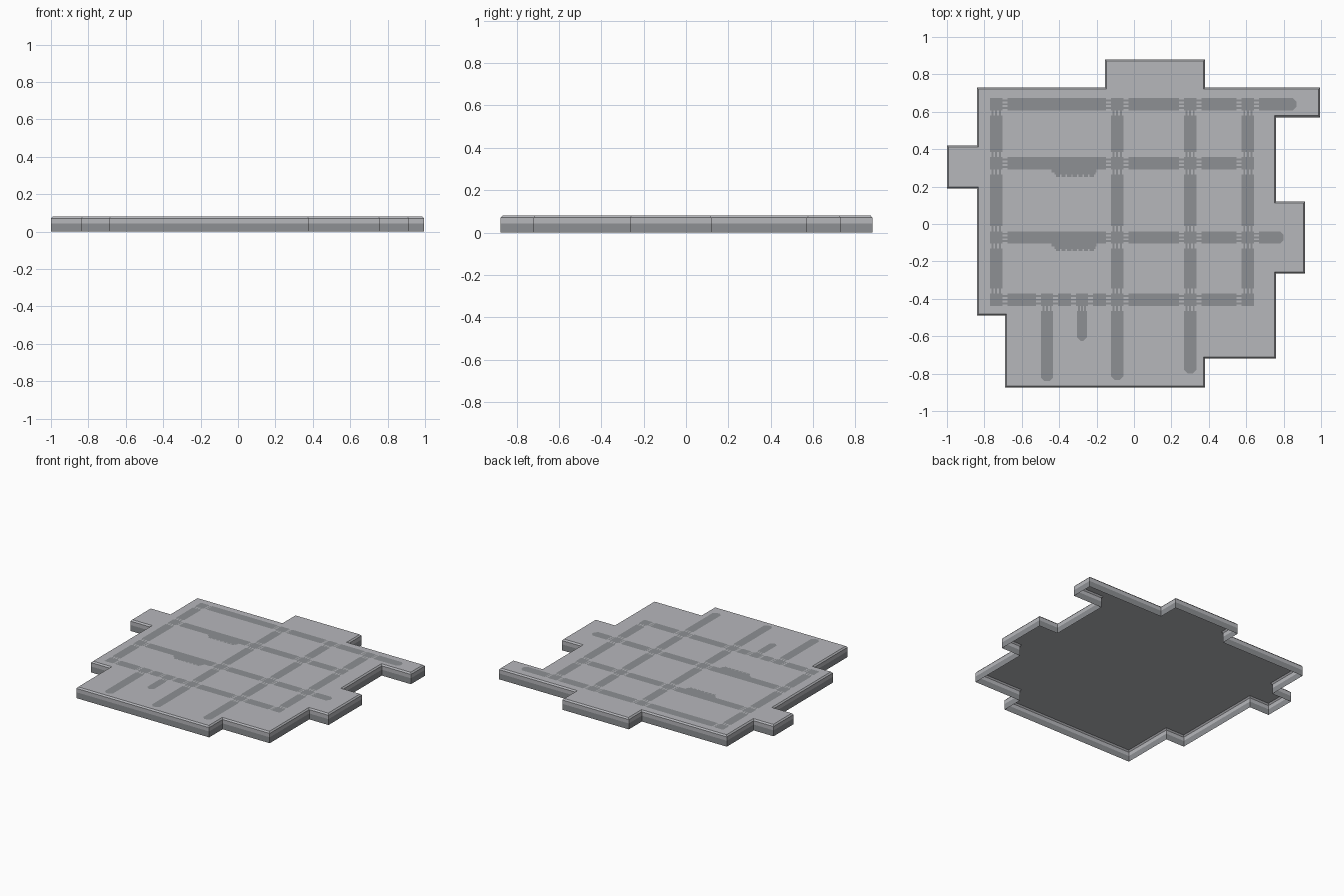
import bpy, bmesh
from mathutils import Vector

if "Cube" in bpy.data.objects:
    bpy.data.objects.remove(bpy.data.objects["Cube"])


def material(name, rgb):
    m = bpy.data.materials.new(name)
    m.diffuse_color = (*rgb, 1)
    m.use_nodes = True
    m.node_tree.nodes["Principled BSDF"].inputs["Base Color"].default_value = m.diffuse_color
    return m


LIGHT = material("light concrete", (0.47, 0.475, 0.50))
DARK = material("dark asphalt", (0.27, 0.28, 0.295))
TOP = 0.081


def add_object(name, bm, mats):
    me = bpy.data.meshes.new(name)
    bm.to_mesh(me)
    bm.free()
    for m in mats:
        me.materials.append(m)
    ob = bpy.data.objects.new(name, me)
    bpy.context.collection.objects.link(ob)
    return ob


# Stepped city block outline, clockwise from the back left
OUTLINE = [(-.84, .73), (-.155, .73), (-.155, .88), (.38, .88), (.38, .73), (.995, .73),
           (.995, .57), (.76, .57), (.76, .12), (.915, .12), (.915, -.265), (.76, -.265),
           (.76, -.72), (.38, -.72), (.38, -.875), (-.69, -.875), (-.69, -.49), (-.84, -.49),
           (-.84, .19), (-1, .19), (-1, .42), (-.84, .42)]


def inset(d):
    pts = [Vector(p) for p in OUTLINE]
    out = []
    for i, p in enumerate(pts):
        a = (p - pts[i - 1]).normalized()
        b = (pts[(i + 1) % len(pts)] - p).normalized()
        out.append(p + d * Vector((a.y + b.y, -a.x - b.x)))
    return out


# Base slab: open underneath, dark lower wall, light upper wall and bevelled top
bm = bmesh.new()
rings = [[bm.verts.new((p.x, p.y, z)) for p in inset(d)]
         for d, z in ((0, 0), (0, .043), (0, .071), (.009, TOP))]
n = len(OUTLINE)
for k in range(3):
    for i in range(n):
        j = (i + 1) % n
        f = bm.faces.new((rings[k][i], rings[k + 1][i], rings[k + 1][j], rings[k][j]))
        f.material_index = 1 if k == 0 else 0
bm.faces.new(rings[3])
bm.normal_update()
for f in bm.faces:
    if len(f.verts) > 4 and f.normal.z < 0:
        f.normal_flip()
# make the walls face outwards, matching the top
bmesh.ops.recalc_face_normals(bm, faces=bm.faces)
bm.normal_update()
if max(bm.faces, key=lambda f: f.calc_area()).normal.z < 0:
    bmesh.ops.reverse_faces(bm, faces=bm.faces)
bmesh.ops.triangulate(bm, faces=[f for f in bm.faces if len(f.verts) > 4])
add_object("base_slab", bm, [LIGHT, DARK])

# Streets: (centre, half width, start, end, rounded end)
HALF = .033
ACROSS = [(.64, -.77, .87), (.325, -.77, .643), (-.072, -.77, .80), (-.405, -.77, .643)]
ALONG = [(-.737, -.438, .673), (-.09, -.835, .673), (.3, -.80, .673), (.609, -.438, .673),
         (-.465, -.84, -.372), (-.278, -.625, -.372)]
GAP = .027


def plate(bm, pts):
    f = bm.faces.new([bm.verts.new((x, y, TOP + .0015)) for x, y in pts])
    f.normal_update()
    if f.normal.z < 0:
        f.normal_flip()


def strip(bm, c, half, a, b, vertical, cut_a=0, cut_b=0):
    pts = [(a, c - half + cut_a), (a + cut_a, c - half), (b - cut_b, c - half), (b, c - half + cut_b),
           (b, c + half - cut_b), (b - cut_b, c + half), (a + cut_a, c + half), (a, c + half - cut_a)]
    pts = list(dict.fromkeys(pts))
    plate(bm, [(v, u) for u, v in pts] if vertical else pts)


def street(bm, c, start, end, others, vertical):
    half = .028 if c == -.278 else HALF
    crossings = sorted(o for o, s, e in others if s - .01 <= c <= e + .01 and start - .01 <= o <= end + .01)
    pos, open_start = start, True
    for o in crossings:
        lo, hi = o - HALF, o + HALF
        if lo - GAP > pos + .01:
            strip(bm, c, half, pos, lo - GAP, vertical, .02 if open_start else 0)
        # crosswalk stripes on both sides of the junction
        for a, b in ((lo - GAP, lo), (hi, hi + GAP)):
            if a > start and b < end:
                for k in (-.6, .0, .6):
                    strip(bm, c + k * half, .005, a, b, vertical)
        pos, open_start = hi + GAP, False
    if end > pos + .01:
        strip(bm, c, half, pos, end, vertical, 0, .02)


bm = bmesh.new()
for c, s, e in ACROSS:
    street(bm, c, s, e, ALONG, False)
for c, s, e in ALONG:
    street(bm, c, s, e, ACROSS, True)
# junction squares
for x, xs, xe in ALONG:
    for y, ys, ye in ACROSS:
        if xs - .01 <= y <= xe + .01:
            strip(bm, y, HALF, x - HALF, x + HALF, False)
add_object("streets", bm, [DARK])

# Parking bays with toothed edges beside two streets
bm = bmesh.new()
for edge in (.292, -.105):
    strip(bm, edge - .008, .008, -.44, -.20, False)
    strip(bm, edge - .022, .006, -.425, -.205, False)
    for k in range(7):
        strip(bm, edge - .034, .006, -.418 + k * .03, -.395 + k * .03, False)
add_object("parking_bays", bm, [DARK])
